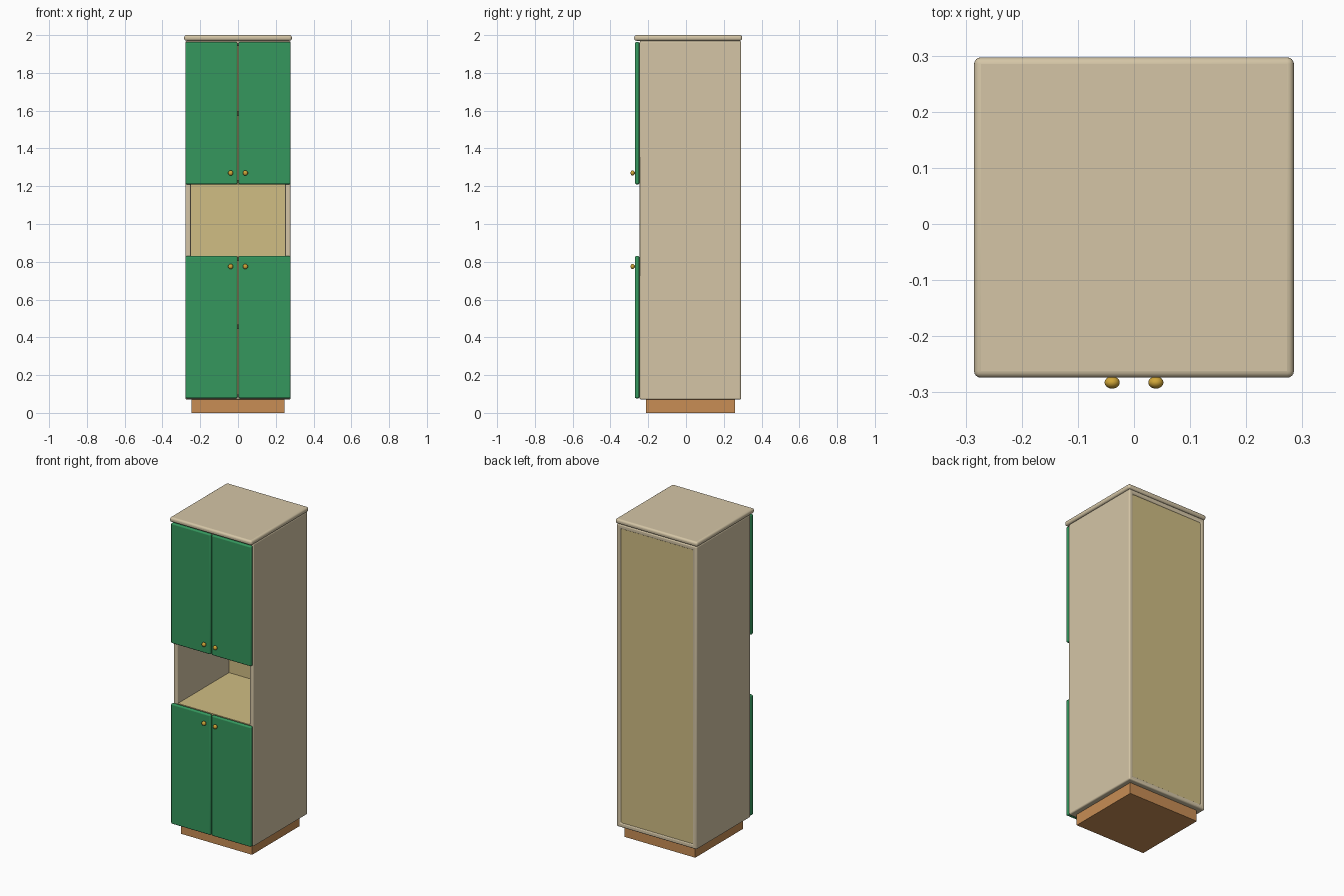
import bpy, bmesh, math
from mathutils import Matrix

if "Cube" in bpy.data.objects:
    bpy.data.objects.remove(bpy.data.objects["Cube"])


def material(name, rgb):
    m = bpy.data.materials.new(name)
    m.diffuse_color = (*rgb, 1)
    m.use_nodes = True
    m.node_tree.nodes["Principled BSDF"].inputs["Base Color"].default_value = m.diffuse_color
    return m


BEIGE = material("beige paint", (0.66, 0.56, 0.38))
GREEN = material("green paint", (0.035, 0.31, 0.11))
STRAW = material("straw board", (0.63, 0.51, 0.23))
WOOD = material("brown wood", (0.58, 0.27, 0.09))
BRASS = material("brass", (0.63, 0.38, 0.04))


def finish(name, bm, mat, bevel=0, segments=3):
    bmesh.ops.recalc_face_normals(bm, faces=bm.faces)
    mesh = bpy.data.meshes.new(name)
    bm.to_mesh(mesh)
    bm.free()
    mesh.materials.append(mat)
    ob = bpy.data.objects.new(name, mesh)
    bpy.context.collection.objects.link(ob)
    if bevel:
        mod = ob.modifiers.new("rounded edges", 'BEVEL')
        mod.width, mod.segments = bevel, segments
    bpy.ops.object.select_all(action='DESELECT')
    ob.select_set(True)
    bpy.context.view_layer.objects.active = ob
    bpy.ops.object.shade_smooth_by_angle(angle=math.radians(40))
    return ob


def box(name, x, y, z, mat, bevel=0, segments=3):
    """Box from (low, high) ranges on each axis."""
    bm = bmesh.new()
    bmesh.ops.create_cube(bm, size=1)
    for v in bm.verts:
        v.co = [lo + (c + 0.5) * (hi - lo) for c, (lo, hi) in zip(v.co, (x, y, z))]
    return finish(name, bm, mat, bevel, segments)


# Case: rectangular tube open at front and back
bm = bmesh.new()
rings = []
for y in (-0.245, 0.292):
    for hx, z0, z1 in ((0.278, 0.07, 1.97), (0.25, 0.098, 1.942)):
        rings.append([bm.verts.new((sx * hx, y, z)) for sx, z in
                      ((-1, z0), (1, z0), (1, z1), (-1, z1))])
for a, b in ((0, 1), (1, 3), (3, 2), (2, 0)):
    for i in range(4):
        j = (i + 1) % 4
        bm.faces.new((rings[a][i], rings[a][j], rings[b][j], rings[b][i]))
finish("case", bm, BEIGE, 0.008)

# Plinth, worktop and back panel
box("plinth", (-0.246, 0.246), (-0.212, 0.26), (0, 0.072), WOOD)
box("top_board", (-0.285, 0.285), (-0.274, 0.297), (1.97, 2.0), BEIGE, 0.012, 4)
box("back_panel", (-0.251, 0.251), (0.268, 0.286), (0.097, 1.943), STRAW)

# Shelves: two around the open niche, two behind the doors
for name, z in (("lower_cupboard_shelf", 0.455), ("niche_floor", 0.815),
                ("niche_ceiling", 1.222), ("upper_cupboard_shelf", 1.585)):
    box(name, (-0.25, 0.25), (-0.238, 0.268), (z - 0.012, z + 0.012), STRAW)

# Doors and knobs, mirrored left and right
for level, z0, z1, knob_z in (("lower", 0.077, 0.83, 0.775), ("upper", 1.21, 1.963, 1.27)):
    for side, s in (("left", -1), ("right", 1)):
        box(f"{level}_{side}_door", sorted((s * 0.003, s * 0.278)),
            (-0.27, -0.247), (z0, z1), GREEN, 0.007)
        bm = bmesh.new()
        bmesh.ops.create_uvsphere(
            bm, u_segments=20, v_segments=12, radius=0.0135,
            matrix=Matrix.Translation((s * 0.039, -0.2825, knob_z)) @ Matrix.Diagonal((1, 0.8, 1, 1)))
        bmesh.ops.create_cone(
            bm, cap_ends=True, segments=16, radius1=0.006, radius2=0.006, depth=0.015,
            matrix=Matrix.Translation((s * 0.039, -0.273, knob_z)) @ Matrix.Rotation(math.pi / 2, 4, 'X'))
        finish(f"{level}_{side}_knob", bm, BRASS)
